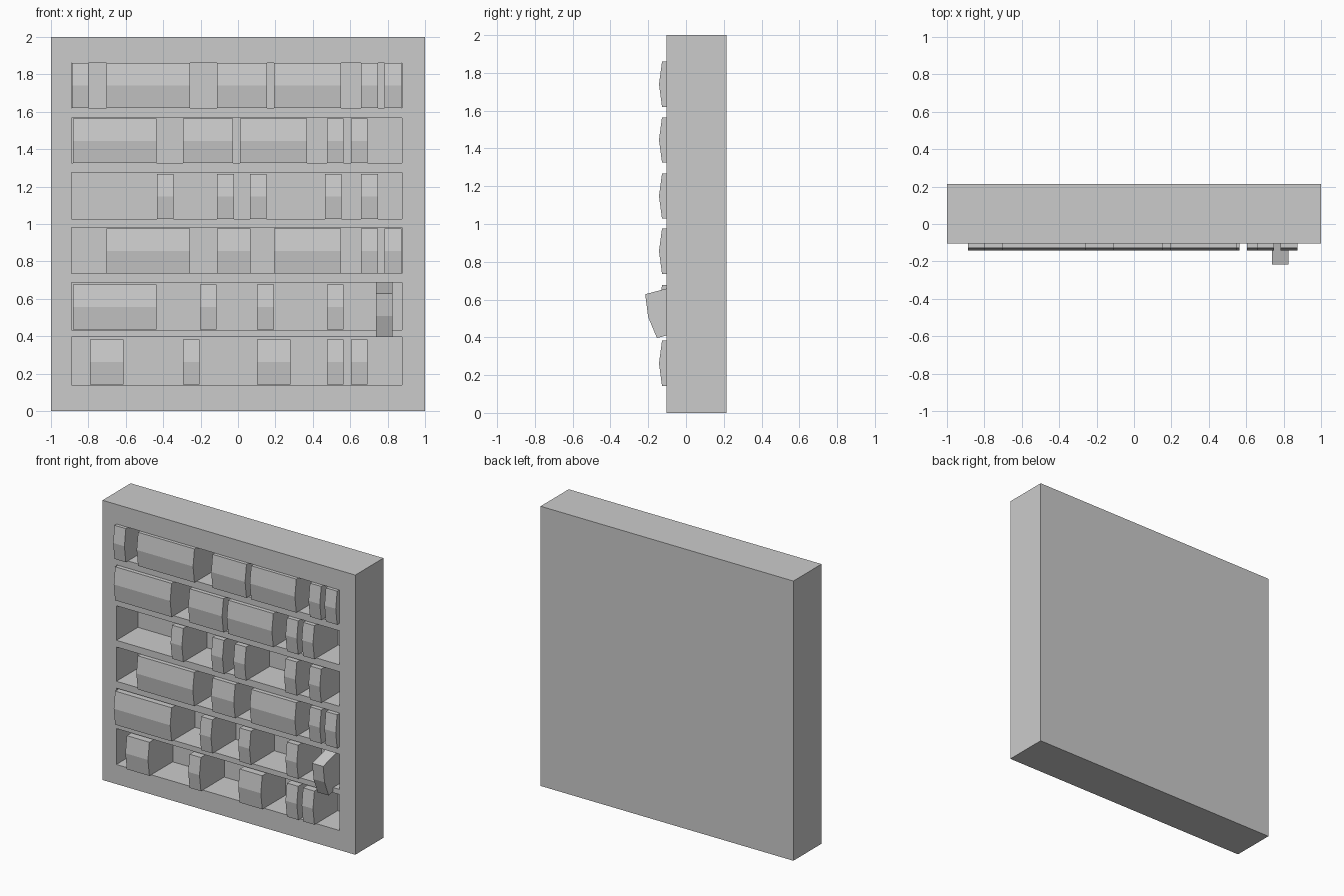
import bpy, bmesh, math
from mathutils import Matrix, Vector

if "Cube" in bpy.data.objects:
    bpy.data.objects.remove(bpy.data.objects["Cube"])

BOOK_W, BOOK_H, BOOK_FRONT, BOOK_BACK = 0.0893, 0.24, -0.127, 0.138
CAVITY_BACK = 0.14


def add_box(bm, x0, x1, y0, y1, z0, z1):
    size = Matrix.Diagonal((x1 - x0, y1 - y0, z1 - z0, 1))
    centre = Matrix.Translation(((x0 + x1) / 2, (y0 + y1) / 2, (z0 + z1) / 2))
    bmesh.ops.create_cube(bm, size=1, matrix=centre @ size)


def make_object(name, bm):
    bmesh.ops.recalc_face_normals(bm, faces=bm.faces)
    mesh = bpy.data.meshes.new(name)
    bm.to_mesh(mesh)
    bm.free()
    obj = bpy.data.objects.new(name, mesh)
    bpy.context.collection.objects.link(obj)
    return obj


# (cavity bottom, cavity top, book bottom, [(first book x, number of books)])
rows = [
    (1.62, 1.86, 1.62, [(-.888, 1), (-.702, 5), (-.112, 3), (.193, 4), (.658, 1), (.784, 1)]),
    (1.325, 1.568, 1.325, [(-.883, 5), (-.294, 3), (.011, 4), (.476, 1), (.604, 1)]),
    (1.028, 1.275, 1.028, [(-.433, 1), (-.112, 1), (.064, 1), (.465, 1), (.658, 1)]),
    (.735, .98, .736, [(-.704, 5), (-.112, 2), (.193, 4), (.658, 1), (.784, 1)]),
    (.434, .686, .436, [(-.883, 5), (-.203, 1), (.102, 1), (.476, 1)]),
    (.14, .397, .142, [(-.791, 2), (-.294, 1), (.102, 2), (.476, 1), (.604, 1)]),
]

# Bookcase: solid block with six shelf openings cut in
bm = bmesh.new()
add_box(bm, -1, 1, -.103, .215, 0, 2)
case = make_object("bookcase", bm)
bm = bmesh.new()
for z0, z1, _, _ in rows:
    add_box(bm, -.89, .877, -.3, CAVITY_BACK, z0, z1)
cutter = make_object("shelf_cutter", bm)
cutter.hide_render = True
mod = case.modifiers.new("shelves", 'BOOLEAN')
mod.operation = 'DIFFERENCE'
mod.solver = 'EXACT'
mod.object = cutter
bpy.context.view_layer.objects.active = case
bpy.ops.object.modifier_apply(modifier=mod.name)
bpy.data.objects.remove(cutter)


# Book: extruded side profile with a pointed spine; origin at front top corner
def add_book(bm, x, y, z, tilt=0.0, width=BOOK_W):
    depth = BOOK_BACK - BOOK_FRONT
    profile = [(0, 0), (-.016, -BOOK_H / 2), (0, -BOOK_H), (depth, -BOOK_H), (depth, 0)]
    place = Matrix.Translation((x, y, z)) @ Matrix.Rotation(tilt, 4, 'X')
    face = bm.faces.new([bm.verts.new(place @ Vector((0, py, pz))) for py, pz in profile])
    new = bmesh.ops.extrude_face_region(bm, geom=[face], use_keep_orig=True)
    verts = [v for v in new["geom"] if isinstance(v, bmesh.types.BMVert)]
    bmesh.ops.translate(bm, vec=(width, 0, 0), verts=verts)


# Upright books, one object per shelf
for i, (_, _, base, runs) in enumerate(rows):
    bm = bmesh.new()
    for start, count in runs:
        for k in range(count):
            add_book(bm, start + k * BOOK_W, BOOK_FRONT, base + BOOK_H)
    make_object(f"books_shelf_{i + 1}", bm)

# Single book tipping out of the fifth shelf
bm = bmesh.new()
add_book(bm, .738, -.216, .628, math.radians(15), .087)
make_object("tilted_book", bm)
